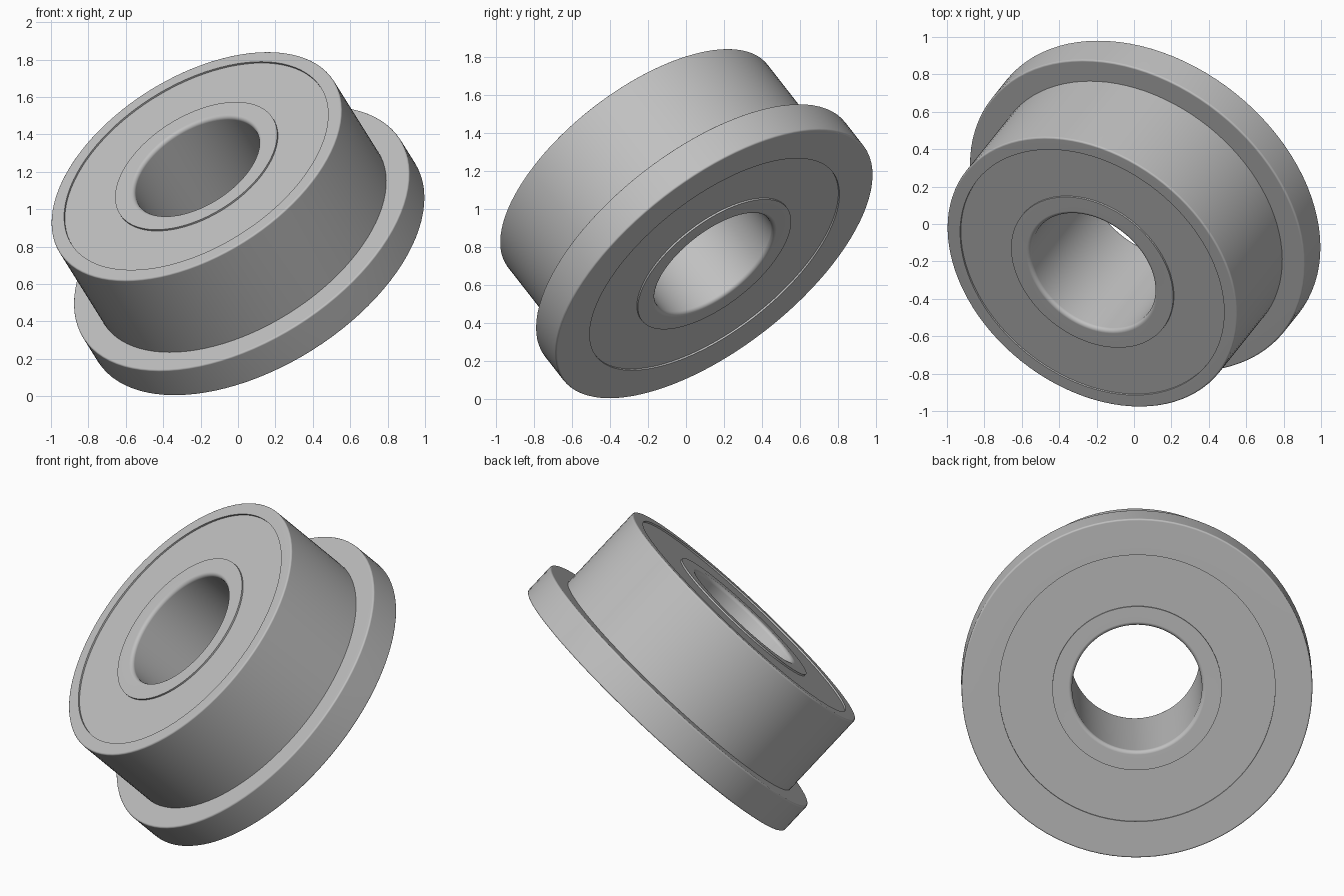
import bpy
import bmesh
import math
from mathutils import Matrix, Vector

cube = bpy.data.objects.get("Cube")
if cube:
    bpy.data.objects.remove(cube, do_unlink=True)

SEGMENTS = 96
BORE, INNER, OUTER, BODY, FLANGE = 0.37, 0.483, 0.787, 0.865, 1.0
WIDTH, RIM, RECESS = 0.74, 0.195, 0.01

# Tilted placement: the axis runs from the flange face to the plain face
AXIS = Vector((-0.442, -0.552, 0.707))
BASE = Vector((0.103, 0.15, 0.709))
PLACE = Matrix.Translation(BASE) @ AXIS.to_track_quat('Z', 'Y').to_matrix().to_4x4()

steel = bpy.data.materials.new("steel grey")
steel.use_nodes = True
steel.diffuse_color = (0.53, 0.53, 0.53, 1)
steel.node_tree.nodes["Principled BSDF"].inputs["Base Color"].default_value = steel.diffuse_color


def rounded(corners, steps=4):
    """Turn (radius, height, fillet) corners into a profile with rounded corners."""
    points = []
    for i, (r, z, fillet) in enumerate(corners):
        p = Vector((r, z))
        if not fillet:
            points.append(p)
            continue
        u = (Vector(corners[i - 1][:2]) - p).normalized() * fillet
        v = (Vector(corners[(i + 1) % len(corners)][:2]) - p).normalized() * fillet
        for k in range(steps + 1):
            t = k / steps * math.pi / 2
            points.append(p + u * (1 - math.sin(t)) + v * (1 - math.cos(t)))
    return points


def revolve(name, corners):
    """Spin a closed profile around the bearing axis."""
    bm = bmesh.new()
    rings = []
    for s in range(SEGMENTS):
        a = 2 * math.pi * s / SEGMENTS
        rings.append([bm.verts.new((p.x * math.cos(a), p.x * math.sin(a), p.y))
                      for p in rounded(corners)])
    count = len(rings[0])
    for s in range(SEGMENTS):
        here, after = rings[s], rings[(s + 1) % SEGMENTS]
        for i in range(count):
            j = (i + 1) % count
            bm.faces.new((here[i], after[i], after[j], here[j]))
    bmesh.ops.recalc_face_normals(bm, faces=bm.faces)
    mesh = bpy.data.meshes.new(name)
    bm.to_mesh(mesh)
    bm.free()
    mesh.materials.append(steel)
    obj = bpy.data.objects.new(name, mesh)
    bpy.context.collection.objects.link(obj)
    obj.matrix_world = PLACE
    bpy.ops.object.select_all(action='DESELECT')
    obj.select_set(True)
    bpy.context.view_layer.objects.active = obj
    bpy.ops.object.shade_smooth_by_angle(angle=math.radians(35))
    obj.modifiers.new("flat_faces", 'WEIGHTED_NORMAL').keep_sharp = True
    return obj


# Outer ring with its flange
revolve("outer_ring", [
    (OUTER, 0, 0), (FLANGE, 0, 0.01), (FLANGE, RIM, 0.01),
    (BODY, RIM, 0), (BODY, WIDTH, 0.01), (OUTER, WIDTH, 0)])

# Inner ring with rounded bore edges
revolve("inner_ring", [
    (BORE, 0, 0.022), (INNER, 0, 0), (INNER, WIDTH, 0), (BORE, WIDTH, 0.022)])

# Slightly recessed shields closing both sides
for name, low in (("flange_side_shield", RECESS),
                  ("plain_side_shield", WIDTH - RECESS - 0.04)):
    revolve(name, [(INNER, low, 0), (OUTER, low, 0),
                   (OUTER, low + 0.04, 0), (INNER, low + 0.04, 0)])
